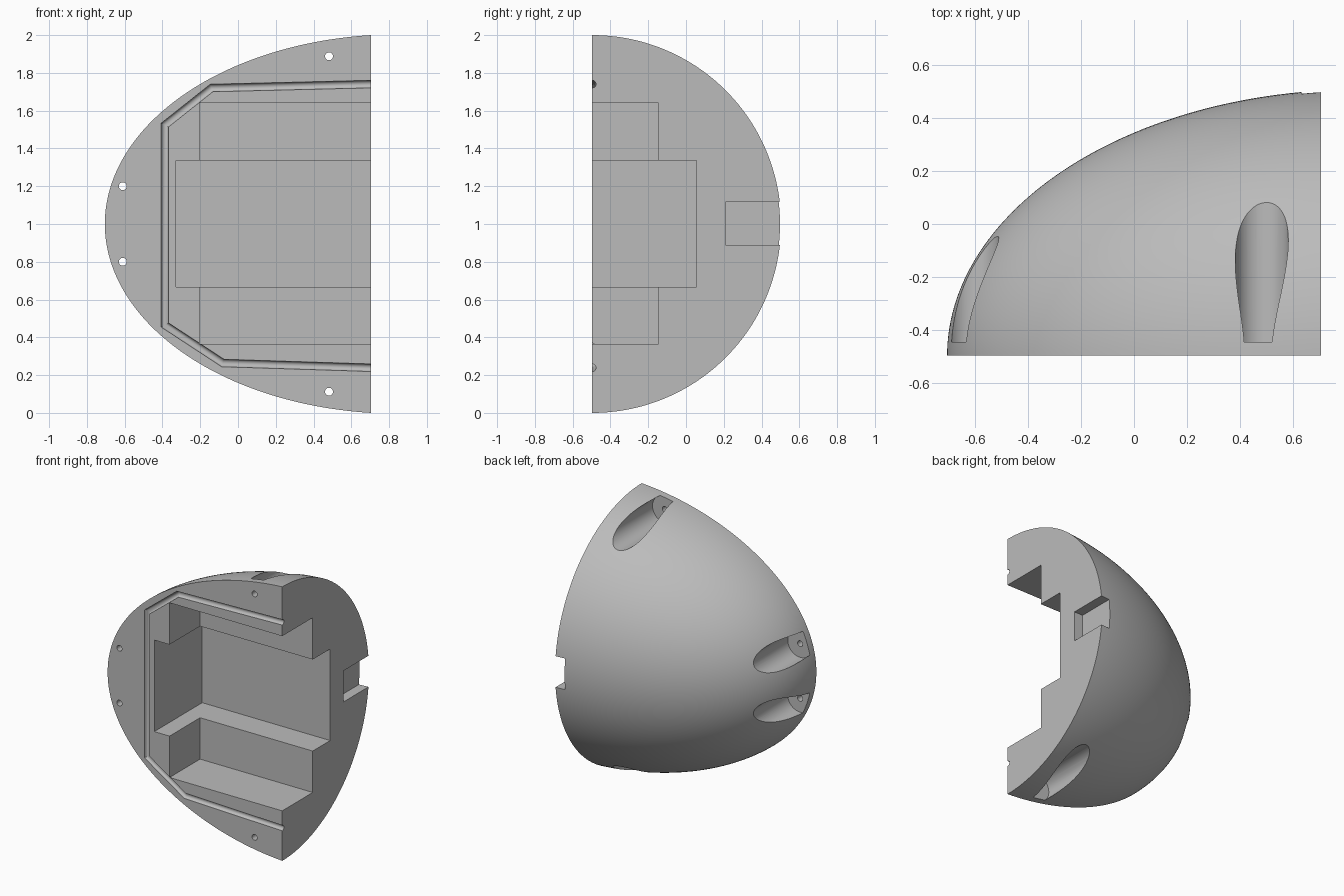
import bpy, bmesh, math
from mathutils import Vector

if "Cube" in bpy.data.objects:
    bpy.data.objects.remove(bpy.data.objects["Cube"])

Y0 = -0.4967          # flat front face / split plane
X0, X1 = -0.705, 0.705
Z0 = 1.0

grey = bpy.data.materials.new("plain grey")
grey.diffuse_color = (0.5, 0.5, 0.5, 1)
grey.use_nodes = True
grey.node_tree.nodes["Principled BSDF"].inputs["Base Color"].default_value = grey.diffuse_color


def make_object(name, bm):
    bmesh.ops.recalc_face_normals(bm, faces=bm.faces)
    me = bpy.data.meshes.new(name)
    bm.to_mesh(me)
    bm.free()
    me.materials.append(grey)
    ob = bpy.data.objects.new(name, me)
    bpy.context.collection.objects.link(ob)
    return ob


def half_nose(rings=56, segs=96):
    """Half of a solid elliptic nose, revolved about the x axis."""
    c = 0.85
    a = c - X0
    b = 1 / math.sqrt(1 - ((c - X1) / a) ** 2)
    end = math.acos((c - X1) / a)
    bm = bmesh.new()
    tip = bm.verts.new((X0, Y0, Z0))
    rows = []
    for i in range(1, rings + 1):
        p = end * i / rings
        x, r = c - a * math.cos(p), b * math.sin(p)
        rows.append([bm.verts.new((x, Y0 + r * math.sin(math.pi * j / segs),
                                   Z0 + r * math.cos(math.pi * j / segs)))
                     for j in range(segs + 1)])
    for j in range(segs):
        bm.faces.new((tip, rows[0][j], rows[0][j + 1]))
        for u, v in zip(rows, rows[1:]):
            bm.faces.new((u[j], v[j], v[j + 1], u[j + 1]))
    bm.faces.new(rows[-1])
    bm.faces.new([tip] + [r[0] for r in rows] + [r[-1] for r in reversed(rows)])
    return make_object("nose_shell", bm)


def box(name, x, y, z):
    bm = bmesh.new()
    bmesh.ops.create_cube(bm, size=1)
    for v in bm.verts:
        v.co = [lo + (k + 0.5) * (hi - lo) for k, (lo, hi) in zip(v.co, (x, y, z))]
    return make_object(name, bm)


def sweep(name, path, r, normal, segs=32):
    """Round bar along a flat path with mitred corners."""
    pts = [Vector(p) for p in path]
    n = Vector(normal)
    bm = bmesh.new()
    rows = []
    for i, p in enumerate(pts):
        d0 = (p - pts[i - 1]).normalized() if i else (pts[1] - p).normalized()
        d1 = (pts[i + 1] - p).normalized() if i < len(pts) - 1 else d0
        s0, s1 = d0.cross(n), d1.cross(n)
        m = (s0 + s1).normalized()
        m /= m.dot(s0)
        rows.append([bm.verts.new(p + r * (m * math.cos(t) + n * math.sin(t)))
                     for t in (2 * math.pi * k / segs for k in range(segs))])
    for u, v in zip(rows, rows[1:]):
        for k in range(segs):
            q = (k + 1) % segs
            bm.faces.new((u[k], u[q], v[q], v[k]))
    bm.faces.new(rows[0])
    bm.faces.new(rows[-1])
    return make_object(name, bm)


shell = half_nose()

# stepped cavity and rear slot
cutters = [
    box("wide_cavity_cutter", (-0.205, 0.9), (-0.8, -0.145), (0.365, 1.64)),
    box("deep_cavity_cutter", (-0.328, 0.95), (-0.85, 0.056), (0.667, 1.335)),
    box("rear_slot_cutter", (0.632, 0.9), (0.21, 0.8), (0.89, 1.117)),
]

# round seal groove on the front face
groove = [(0.8, 1.743), (-0.14, 1.72), (-0.387, 1.524), (-0.387, 0.465),
          (-0.08, 0.264), (0.8, 0.236)]
cutters.append(sweep("seal_groove_cutter", [(x, Y0, z) for x, z in groove],
                     0.02, (0, 1, 0)))

# four screw holes with wide counterbores from behind
for x, z in ((-0.61, 1.2), (-0.61, 0.8), (0.482, 1.888), (0.482, 0.112)):
    for name, r, ya, yb, segs in (("counterbore_cutter", 0.1, -0.445, 0.7, 64),
                                  ("screw_hole_cutter", 0.021, -0.6, -0.4, 24)):
        cutters.append(sweep(name, [(x, ya, z), (x, yb, z)], r, (0, 0, 1), segs))

bpy.context.view_layer.objects.active = shell
shell.select_set(True)
for cutter in cutters:
    cutter.hide_render = True
    mod = shell.modifiers.new("cut", 'BOOLEAN')
    mod.operation = 'DIFFERENCE'
    mod.solver = 'EXACT'
    mod.object = cutter
    bpy.ops.object.modifier_apply(modifier=mod.name)
    bpy.data.objects.remove(cutter)

bpy.ops.object.shade_smooth_by_angle(angle=math.radians(25))
